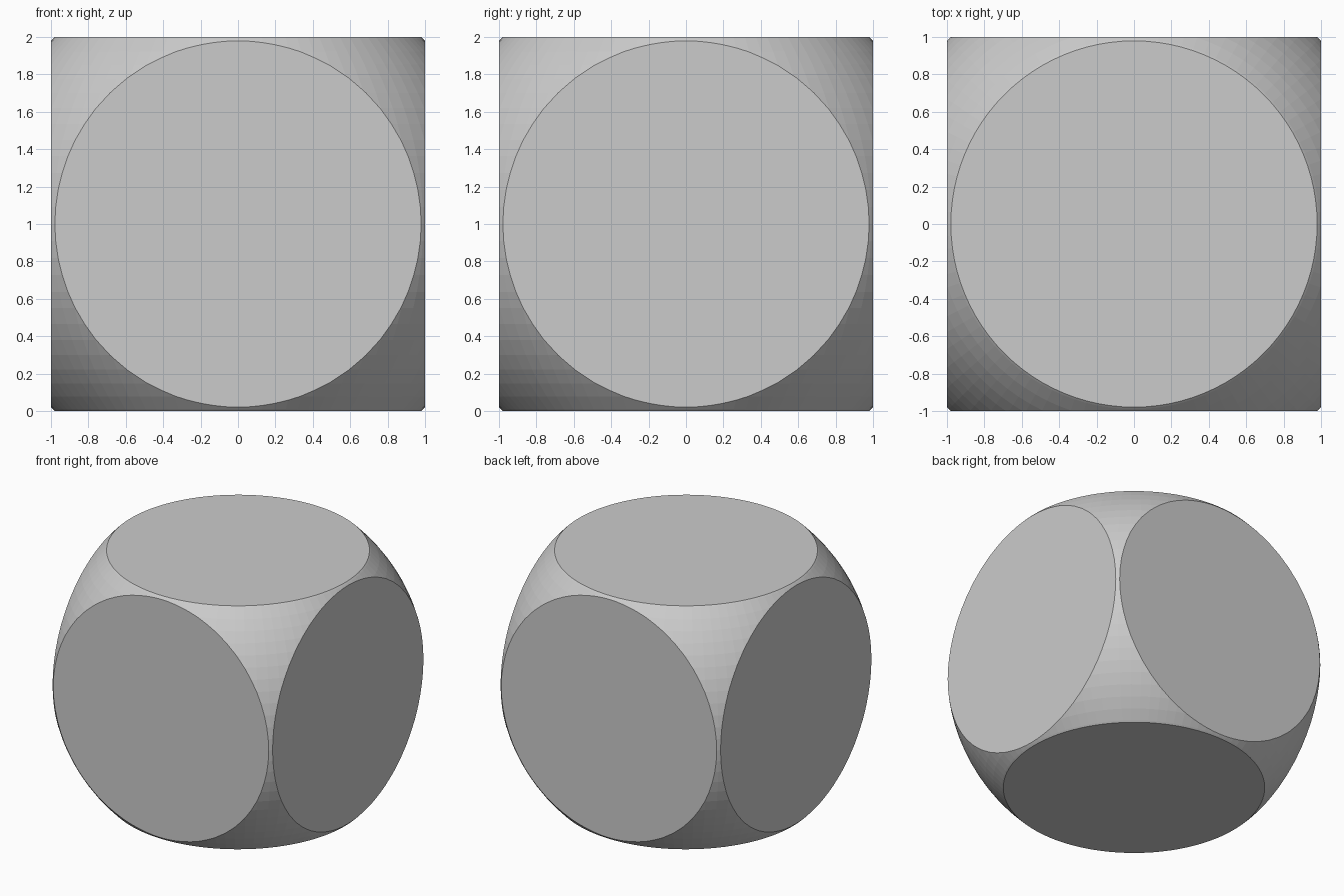
import bpy, bmesh
from mathutils import Vector, Matrix

if "Cube" in bpy.data.objects:
    bpy.data.objects.remove(bpy.data.objects["Cube"])

HALF = 1.0      # half width of the cube
RADIUS = 1.40   # sphere that rounds the corners, leaves discs of radius 0.98

# Ball body
bm = bmesh.new()
bmesh.ops.create_uvsphere(bm, u_segments=96, v_segments=48, radius=RADIUS)

# Six flat round faces: slice the ball and cap each cut
for axis in range(3):
    for sign in (-1, 1):
        n = Vector((0, 0, 0))
        n[axis] = sign
        cut = bmesh.ops.bisect_plane(
            bm, geom=bm.verts[:] + bm.edges[:] + bm.faces[:], dist=1e-5,
            plane_co=n * HALF, plane_no=n, clear_outer=True)
        rim = [e for e in cut["geom_cut"]
               if isinstance(e, bmesh.types.BMEdge) and e.is_boundary]
        bmesh.ops.edgeloop_fill(bm, edges=rim)

bmesh.ops.recalc_face_normals(bm, faces=bm.faces[:])
# Stand on the ground
bmesh.ops.transform(bm, matrix=Matrix.Translation((0, 0, HALF)), verts=bm.verts[:])

mesh = bpy.data.meshes.new("rounded_die_body")
bm.to_mesh(mesh)
bm.free()
obj = bpy.data.objects.new("rounded_die_body", mesh)
bpy.context.collection.objects.link(obj)
